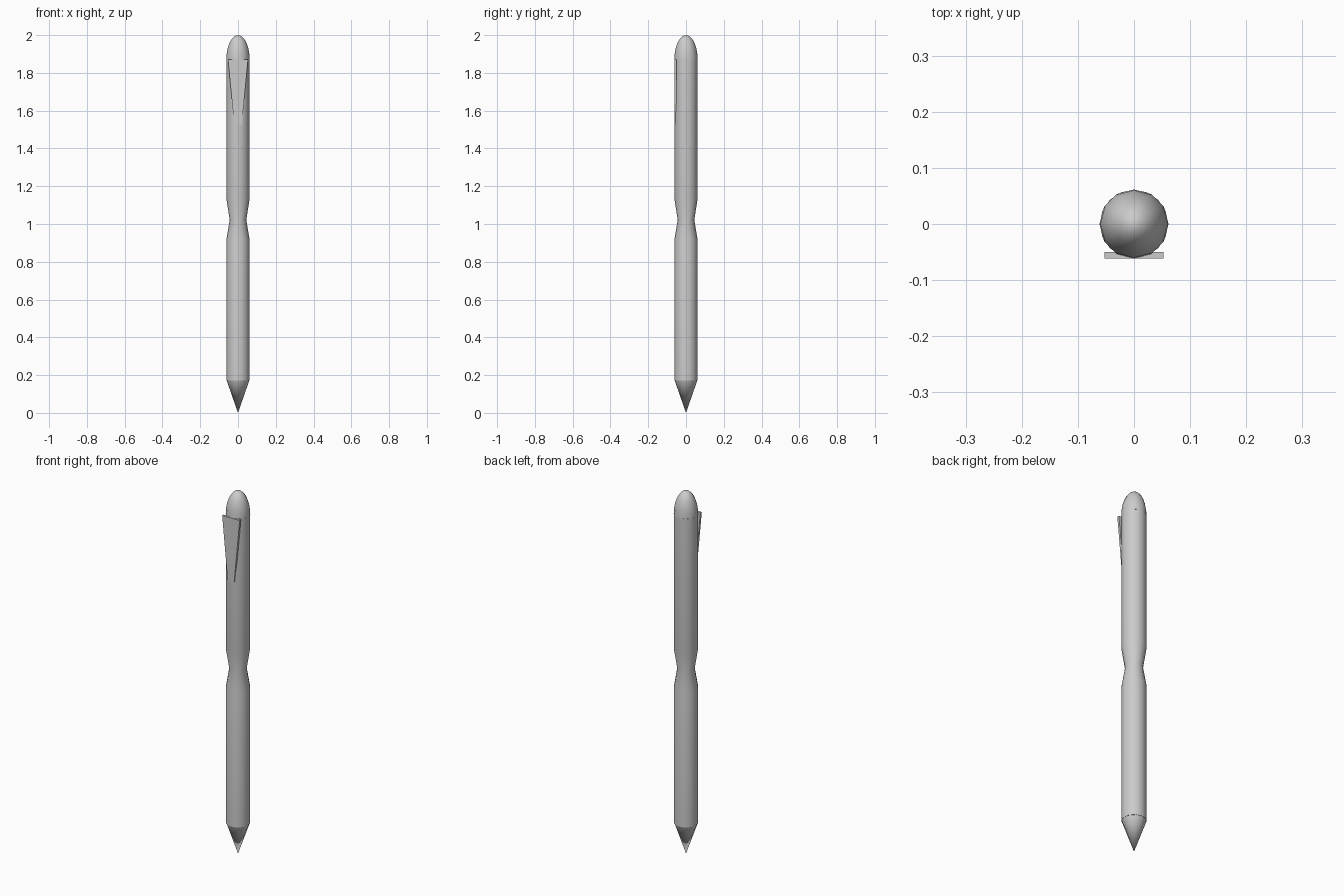
import bpy, bmesh, math

if "Cube" in bpy.data.objects:
    bpy.data.objects.remove(bpy.data.objects["Cube"])


def finish(name, bm, angle=40):
    bmesh.ops.recalc_face_normals(bm, faces=bm.faces)
    mesh = bpy.data.meshes.new(name)
    bm.to_mesh(mesh)
    bm.free()
    obj = bpy.data.objects.new(name, mesh)
    bpy.context.collection.objects.link(obj)
    bpy.ops.object.select_all(action='DESELECT')
    obj.select_set(True)
    bpy.context.view_layer.objects.active = obj
    bpy.ops.object.shade_smooth_by_angle(angle=math.radians(angle))
    return obj


def lathe(name, profile, sides):
    """Revolve (radius, z) points; zero radius makes a single pole."""
    bm = bmesh.new()
    rings = []
    for r, z in profile:
        n = sides if r > 1e-5 else 1
        rings.append([bm.verts.new((r * math.cos(2 * math.pi * i / sides),
                                    r * math.sin(2 * math.pi * i / sides), z))
                      for i in range(n)])
    for a, b in zip(rings, rings[1:]):
        for i in range(sides):
            j = (i + 1) % sides
            quad = [a[i % len(a)], a[j % len(a)], b[j % len(b)], b[i % len(b)]]
            bm.faces.new(list(dict.fromkeys(quad)))
    for ring in (rings[0], rings[-1]):
        if len(ring) > 1:
            bm.faces.new(ring)
    return finish(name, bm)


R = 0.061

# Barrel with pinched waist
lathe("barrel", [(R, 0.172), (R, 0.92), (0.044, 1.022), (R, 1.13), (R, 1.872)], 16)

# Pointed writing tip
lathe("tip", [(0, 0.0), (R, 0.175)], 12)

# Rounded end cap: half ellipsoid
steps = 7
lathe("end_cap", [(0.0615 * math.cos(t), 1.871 + 0.129 * math.sin(t))
                  for t in (i * math.pi / 2 / steps for i in range(steps))] + [(0, 2.0)], 12)

# Tapered pocket clip on the front
bm = bmesh.new()
bmesh.ops.create_cube(bm, size=1)
for v in bm.verts:
    top = v.co.z > 0
    v.co.x *= 0.106 if top else 0.040
    v.co.y = -0.0618 if v.co.y < 0 else -0.050
    v.co.z = 1.872 if top else 1.525
finish("clip", bm)
